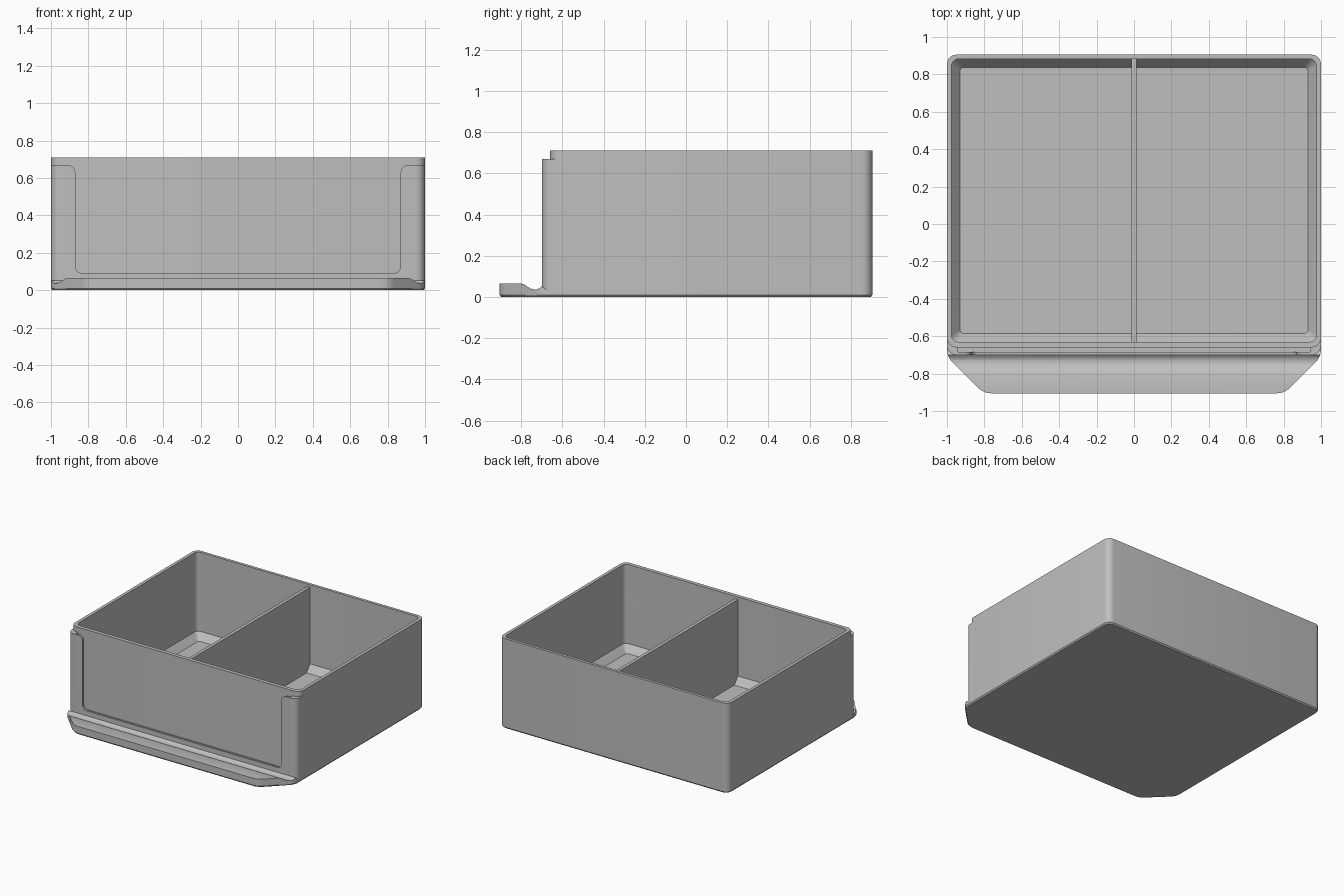
import bpy, bmesh, math
from mathutils import Vector

cube = bpy.data.objects.get("Cube")
if cube:
    bpy.data.objects.remove(cube, do_unlink=True)

grey = bpy.data.materials.new("light grey plastic")
grey.use_nodes = True
colour = (0.52, 0.52, 0.52, 1)
grey.diffuse_color = colour
grey.node_tree.nodes["Principled BSDF"].inputs["Base Color"].default_value = colour


def rounded(corners, radii, steps=6):
    """Outline with each corner replaced by a tangent arc."""
    out = []
    for i, (corner, r) in enumerate(zip(corners, radii)):
        p = Vector(corner)
        if r == 0:
            out.append(p)
            continue
        a = (Vector(corners[i - 1]) - p).normalized()
        b = (Vector(corners[(i + 1) % len(corners)]) - p).normalized()
        half = a.angle(b) / 2
        centre = p + (a + b).normalized() * (r / math.sin(half))
        start = p + a * (r / math.tan(half)) - centre
        end = p + b * (r / math.tan(half)) - centre
        sweep = math.pi - 2 * half
        for k in range(steps + 1):
            t = k / steps
            out.append(centre + (start * math.sin((1 - t) * sweep)
                                 + end * math.sin(t * sweep)) / math.sin(sweep))
    return out


def rect(x, y0, y1, r_front, r_back, inset=0):
    x, y0, y1 = x - inset, y0 + inset, y1 - inset
    return rounded([(-x, y0), (x, y0), (x, y1), (-x, y1)],
                   [r_front, r_front, r_back, r_back])


def loft(name, rings, place=lambda p, h: (p.x, p.y, h)):
    """Closed solid through matching outlines at successive heights."""
    bm = bmesh.new()
    loops = [[bm.verts.new(place(p, h)) for p in ring] for ring, h in rings]
    n = len(loops[0])
    for low, high in zip(loops, loops[1:]):
        for i in range(n):
            j = (i + 1) % n
            bm.faces.new((low[i], low[j], high[j], high[i]))
    bm.faces.new(loops[0][::-1])
    bm.faces.new(loops[-1])
    bmesh.ops.recalc_face_normals(bm, faces=bm.faces)
    mesh = bpy.data.meshes.new(name)
    bm.to_mesh(mesh)
    bm.free()
    mesh.materials.append(grey)
    obj = bpy.data.objects.new(name, mesh)
    bpy.context.collection.objects.link(obj)
    return obj


def cut(obj, *cutters):
    bpy.context.view_layer.objects.active = obj
    for cutter in cutters:
        mod = obj.modifiers.new("cut", "BOOLEAN")
        mod.operation = "DIFFERENCE"
        mod.solver = "EXACT"
        mod.object = cutter
        bpy.ops.object.modifier_apply(modifier=mod.name)


# Inner space of the bin, with a sloped edge round the floor
cavity = loft("cavity_cutter", [
    (rect(0.93, -0.585, 0.838, 0.02, 0.02), 0.03),
    (rect(0.975, -0.63, 0.882, 0.035, 0.035), 0.085),
    (rect(0.975, -0.63, 0.882, 0.035, 0.035), 0.9)])

# Bin walls and floor
body = loft("bin_body", [
    (rect(1, -0.66, 0.905, 0.05, 0.05, 0.008), 0),
    (rect(1, -0.66, 0.905, 0.05, 0.05), 0.01),
    (rect(1, -0.66, 0.905, 0.05, 0.05), 0.71)])
cut(body, cavity)

# Label holder: a U-shaped frame with a slot behind it
holder = loft("label_holder", [
    (rect(1, -0.70, -0.60, 0.05, 0, 0.008), 0),
    (rect(1, -0.70, -0.60, 0.05, 0), 0.01),
    (rect(1, -0.70, -0.60, 0.05, 0), 0.69)])
slot = loft("slot_cutter", [(rect(0.94, -0.685, -0.655, 0, 0), h) for h in (0.08, 0.9)])
half = [(0.87, 0.09), (0.87, 0.67), (1.1, 0.67), (1.1, 0.9)]
u_shape = rounded(half + [(-x, z) for x, z in reversed(half)],
                  [0.04, 0.04, 0, 0, 0, 0, 0.04, 0.04])
opening = loft("opening_cutter", [(u_shape, -0.8), (u_shape, -0.5)],
               lambda p, h: (p.x, h, p.y))
cut(holder, cavity, slot, opening)


# Front pull lip with slanted ends and a finger groove
def lip_outline(inset):
    side = [(1 - inset, -0.64), (1 - inset, -0.71), (0.805 - inset / 2, -0.905 + inset)]
    return rounded(side + [(-x, y) for x, y in reversed(side)],
                   [0, 0.1, 0.1, 0.1, 0.1, 0])


lip = loft("pull_lip", [(lip_outline(0.008), 0), (lip_outline(0), 0.01),
                        (lip_outline(0), 0.15)])
groove_profile = [Vector(p) for p in [
    (-1.1, 0.065), (-0.80, 0.065), (-0.785, 0.061), (-0.77, 0.05), (-0.755, 0.041),
    (-0.74, 0.037), (-0.725, 0.037), (-0.71, 0.043), (-0.70, 0.052), (-0.69, 0.045),
    (-0.66, 0.02), (-0.5, 0.02), (-0.5, 0.3), (-1.1, 0.3)]]
groove = loft("groove_cutter", [(groove_profile, -1.2), (groove_profile, 1.2)],
              lambda p, h: (h, p.x, p.y))
cut(lip, groove)

# Centre divider
divider = loft("divider", [(rect(0.013, -0.64, 0.89, 0, 0), h) for h in (0.02, 0.69)])

for helper in (cavity, slot, opening, groove):
    bpy.data.objects.remove(helper, do_unlink=True)

# Smooth rounded corners, keep edges crisp
bpy.ops.object.select_all(action="DESELECT")
for obj in (body, holder, lip, divider):
    obj.select_set(True)
bpy.context.view_layer.objects.active = body
bpy.ops.object.shade_smooth_by_angle(angle=math.radians(30))
